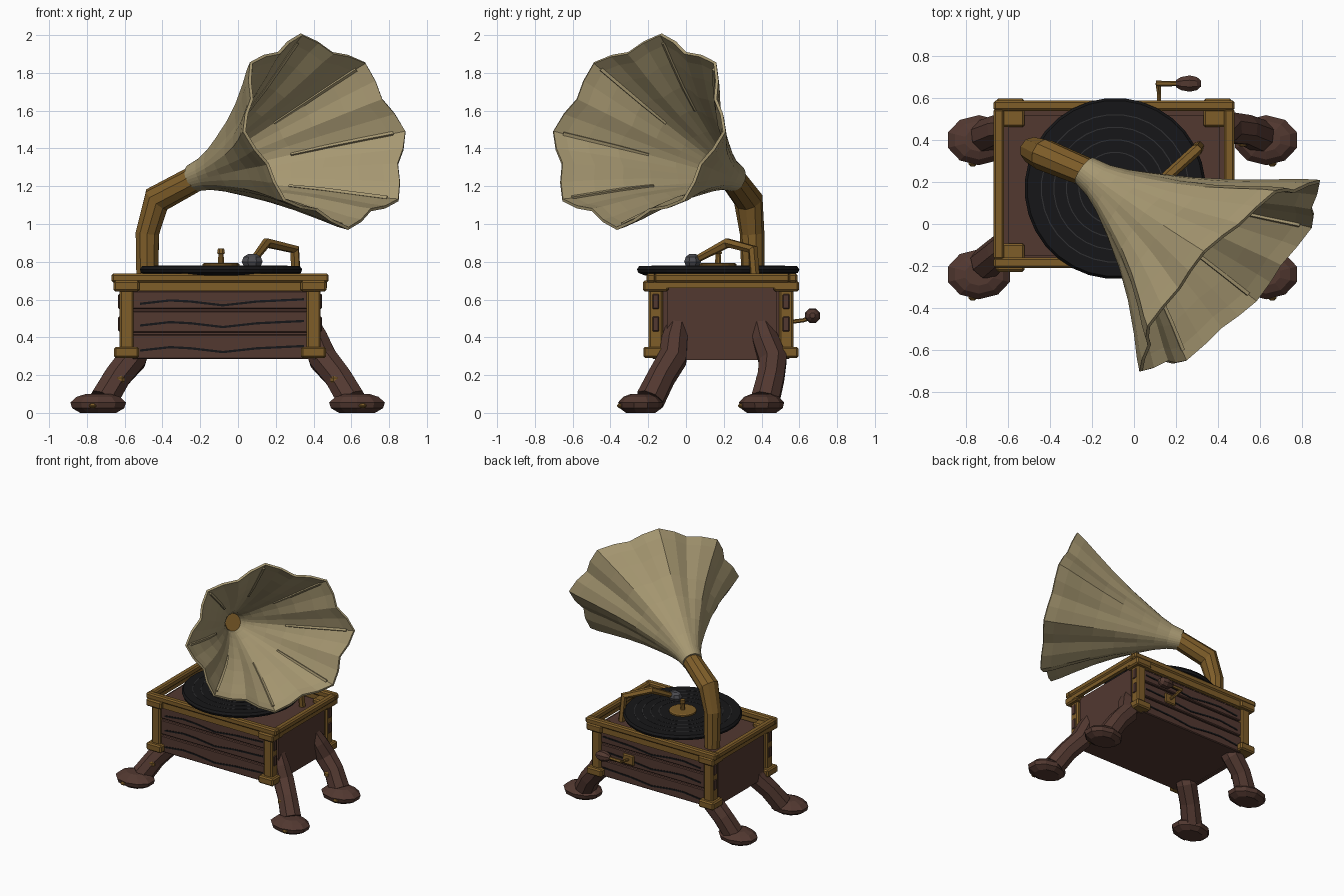
import bpy, bmesh, math
from mathutils import Vector

if "Cube" in bpy.data.objects:
    bpy.data.objects.remove(bpy.data.objects["Cube"])


def material(name, rgb):
    m = bpy.data.materials.new(name)
    m.diffuse_color = (*rgb, 1)
    m.use_nodes = True
    m.node_tree.nodes["Principled BSDF"].inputs["Base Color"].default_value = m.diffuse_color
    return m


WOOD = material("dark_wood", (0.085, 0.04, 0.03))
BRASS = material("brass", (0.21, 0.11, 0.022))
HORN = material("pale_brass", (0.38, 0.31, 0.165))
BLACK = material("black", (0.008, 0.008, 0.009))
GROOVE = material("groove", (0.03, 0.03, 0.032))
STEEL = material("steel", (0.07, 0.07, 0.08))


def finish(name, bm, mat, bevel=0):
    bmesh.ops.recalc_face_normals(bm, faces=bm.faces)
    me = bpy.data.meshes.new(name)
    bm.to_mesh(me)
    bm.free()
    me.materials.append(mat)
    ob = bpy.data.objects.new(name, me)
    bpy.context.collection.objects.link(ob)
    if bevel:
        b = ob.modifiers.new("bevel", "BEVEL")
        b.width, b.segments = bevel, 1
    return ob


def box(name, x, y, z, mat, bevel=0):
    bm = bmesh.new()
    bmesh.ops.create_cube(bm, size=1)
    for v in bm.verts:
        v.co = [(r[0] + r[1]) / 2 + c * (r[1] - r[0]) for r, c in zip((x, y, z), v.co)]
    return finish(name, bm, mat, bevel)


def bridge(bm, rings, closed=True):
    for a, b in zip(rings, rings[1:]):
        n = len(a)
        for i in range(n if closed else n - 1):
            j = (i + 1) % n
            bm.faces.new((a[i], a[j], b[j], b[i]))


def tube(name, pts, radii, mat, n=8, ref=(0, 1, 0)):
    """Faceted tube along a path."""
    bm = bmesh.new()
    pts = [Vector(p) for p in pts]
    rings = []
    for i, p in enumerate(pts):
        t = (pts[min(i + 1, len(pts) - 1)] - pts[max(i - 1, 0)]).normalized()
        u = t.cross(Vector(ref)).normalized()
        w = t.cross(u)
        angs = [2 * math.pi * (k + 0.5) / n for k in range(n)]
        rings.append([bm.verts.new(p + radii[i] * (u * math.cos(a) + w * math.sin(a))) for a in angs])
    bridge(bm, rings)
    bm.faces.new(rings[0])
    bm.faces.new(rings[-1])
    return finish(name, bm, mat)


def lathe(name, centre, profile, mat, n, sy=1, cap=True):
    """Turned part about z from (radius, height) pairs."""
    bm = bmesh.new()
    cx, cy = centre
    angs = [2 * math.pi * (k + 0.5) / n for k in range(n)]
    rings = [[bm.verts.new((cx + r * math.cos(a), cy + sy * r * math.sin(a), z)) for a in angs]
             for r, z in profile]
    bridge(bm, rings)
    if cap:
        bm.faces.new(rings[0])
        bm.faces.new(rings[-1])
    else:
        bridge(bm, [rings[-1], rings[0]])
    return finish(name, bm, mat)


# cabinet: core, side panels, top board
box("cabinet_core", (-0.60, 0.41), (-0.15, 0.52), (0.285, 0.67), WOOD)
for x in (-0.62, 0.40):
    box("side_panel", (x, x + 0.03), (-0.10, 0.48), (0.28, 0.66), WOOD)

# planks with wavy cracks on front and back
for side, y0, y1, yc in (("front", -0.18, -0.14, -0.181), ("back", 0.51, 0.55, 0.551)):
    for z0, z1 in ((0.285, 0.415), (0.425, 0.54), (0.55, 0.645)):
        box(side + "_plank", (-0.56, 0.37), (y0, y1), (z0, z1), WOOD, 0.006)
        bm = bmesh.new()
        zc = (z0 + z1) / 2 - 0.02
        line = [(-0.52, 0), (-0.36, 0.018), (-0.25, 0.012), (-0.08, -0.008), (0.10, 0.012), (0.35, 0.024)]
        rows = [[bm.verts.new((x, y, zc + dz + h)) for x, dz in line]
                for y, h in ((yc - 0.003, -0.006), (yc - 0.003, 0.006), (yc + 0.003, 0.006), (yc + 0.003, -0.006))]
        bridge(bm, rows + rows[:1], False)
        finish(side + "_crack", bm, BLACK)

# corner posts with caps, feet blocks and inset blocks
for sx in (-1, 1):
    for sy in (-1, 1):
        cx, cy = -0.095 + sx * 0.495, 0.185 + sy * 0.345
        for name, r, z in (("corner_post", 0.038, (0.30, 0.68)), ("post_base", 0.066, (0.29, 0.35)),
                           ("post_cap", 0.068, (0.642, 0.70))):
            box(name, (cx - r, cx + r), (cy - r, cy + r), z, BRASS, 0.01)
        for z in ((0.43, 0.51), (0.55, 0.63)):
            box("post_inset", (cx - 0.044, cx + 0.044), (cy - 0.018, cy + 0.018), z, WOOD, 0.005)

# top rim: a rectangular frame with a thin rail under it
for y in (-0.21, 0.54):
    box("rim_long", (-0.67, 0.48), (y, y + 0.05), (0.69, 0.738), BRASS, 0.01)
    box("rail_long", (-0.60, 0.41), (y + 0.01, y + 0.04), (0.645, 0.692), BRASS)
for x in (-0.67, 0.43):
    box("rim_short", (x, x + 0.05), (-0.17, 0.55), (0.69, 0.737), BRASS, 0.01)
    box("rail_short", (x + 0.01, x + 0.04), (-0.15, 0.52), (0.66, 0.692), BRASS)

# splayed legs and feet, mirrored about x = -0.055
paths = {
    "front": ([(0.37, -0.04, 0.49), (0.41, -0.06, 0.39), (0.45, -0.07, 0.29), (0.53, -0.13, 0.19), (0.60, -0.19, 0.07)], -0.24),
    "back": ([(0.37, 0.39, 0.49), (0.41, 0.42, 0.39), (0.45, 0.46, 0.28), (0.53, 0.45, 0.19), (0.60, 0.42, 0.07)], 0.40),
}
for s in (-1, 1):
    for where, (path, fy) in paths.items():
        mx = lambda x: -0.055 + s * (x + 0.055)
        tube(where + "_leg", [(mx(x), y, z) for x, y, z in path], (0.055, 0.073, 0.08, 0.076, 0.08), WOOD)
        lathe(where + "_foot", (mx(0.63), fy),
              ((0.10, 0), (0.145, 0.025), (0.155, 0.055), (0.12, 0.085), (0.07, 0.10)), WOOD, 10, 0.77)
        a, b = sorted((mx(0.49), mx(0.55)))
        box("leg_stud", (a, b), (path[3][1] - 0.08, path[3][1] - 0.03), (0.15, 0.20), BRASS, 0.015)
        a, b = sorted((mx(0.64), mx(0.68)))
        box("claw", (a, b), (fy - 0.125, fy - 0.08), (0.025, 0.05), BRASS, 0.01)

# record, grooves, label and spindle
C = (-0.09, 0.17)
lathe("turntable", C, ((0.2, 0.66), (0.2, 0.735)), STEEL, 24)
lathe("record", C, ((0.39, 0.728), (0.425, 0.742), (0.432, 0.76), (0.42, 0.777)), BLACK, 32)
for r in (0.17, 0.23, 0.29, 0.35):
    lathe("groove", C, ((r, 0.775), (r, 0.779), (r + 0.005, 0.779), (r + 0.005, 0.775)), GROOVE, 32, cap=False)
lathe("label", C, ((0.10, 0.775), (0.10, 0.788), (0.09, 0.793)), BRASS, 16)
lathe("spindle", C, ((0.018, 0.78), (0.015, 0.84), (0.022, 0.845), (0.018, 0.87)), BRASS, 8)

# tone arm and head
tube("tone_arm", [(0.31, 0.37, 0.66), (0.30, 0.355, 0.865), (0.15, 0.22, 0.90), (0.09, 0.07, 0.82)],
     (0.026, 0.028, 0.027, 0.02), BRASS, 6, (0.7, -0.7, 0))
lathe("tone_head", (0.075, 0.035), ((0.05, 0.78), (0.06, 0.80), (0.05, 0.825), (0.025, 0.84)), STEEL, 8, 0.8)

# elbow pipe
tube("elbow_pipe", [(-0.48, 0.355, 0.67), (-0.48, 0.35, 0.95), (-0.43, 0.33, 1.13), (-0.21, 0.24, 1.25)],
     (0.06, 0.065, 0.078, 0.07), BRASS, 10, (0.6, 0.8, 0))

# fluted horn
THROAT, MOUTH = Vector((-0.235, 0.255, 1.245)), Vector((0.46, -0.25, 1.49))
N0, N1 = (MOUTH - THROAT).normalized(), Vector((0.69, -0.65, 0.315)).normalized()
PROFILE = ((0, 0.066), (0.10, 0.085), (0.2, 0.122), (0.33, 0.185), (0.5, 0.275), (0.66, 0.375),
           (0.82, 0.49), (0.93, 0.575), (1.0, 0.622))


def radius(t):
    for (a, ra), (b, rb) in zip(PROFILE, PROFILE[1:]):
        if t <= b:
            return ra + (rb - ra) * (t - a) / (b - a)


def horn_point(t, ang, shrink=0.0):
    n = N0.lerp(N1, t).normalized()
    u = Vector((0, 0, 1)).cross(n).normalized()
    v = n.cross(u)
    wave = 1 - 0.125 * min(1, t * 1.4) * (0.5 - 0.5 * math.cos(8 * ang))
    r = radius(t) * wave - shrink
    return THROAT.lerp(MOUTH, t) + u * r * math.cos(ang) + v * r * (1 - 0.13 * t) * math.sin(ang)


bm = bmesh.new()
rings = [[bm.verts.new(horn_point(t, 2 * math.pi * k / 32)) for k in range(32)] for t, _ in PROFILE]
bridge(bm, rings)
horn = finish("horn", bm, HORN)
sol = horn.modifiers.new("wall", "SOLIDIFY")
sol.thickness, sol.offset = 0.016, 0

# ribs on the inside of each flute
for k in range(8):
    a = k * math.pi / 4
    tube("horn_rib", [horn_point(t, a, 0.014) for t in (0.5, 0.66, 0.82, 0.955)],
         (0.008, 0.011, 0.012, 0.012), HORN, 4, N1.cross(Vector((0.3, 0.2, 1))))

# winding crank
box("crank_plate", (0.07, 0.17), (0.54, 0.562), (0.44, 0.52), BRASS, 0.008)
tube("crank_shaft", [(0.12, 0.54, 0.48), (0.12, 0.62, 0.49), (0.115, 0.67, 0.51)], (0.011, 0.011, 0.014), BRASS, 6, (0, 0, 1))
tube("crank_arm", [(0.105, 0.67, 0.512), (0.22, 0.67, 0.515)], (0.014, 0.012), BRASS, 6)
tube("crank_knob", [(0.20, 0.67, 0.515), (0.225, 0.67, 0.515), (0.265, 0.67, 0.515), (0.30, 0.67, 0.515), (0.32, 0.67, 0.515)],
     (0.018, 0.034, 0.042, 0.034, 0.015), WOOD, 8)
